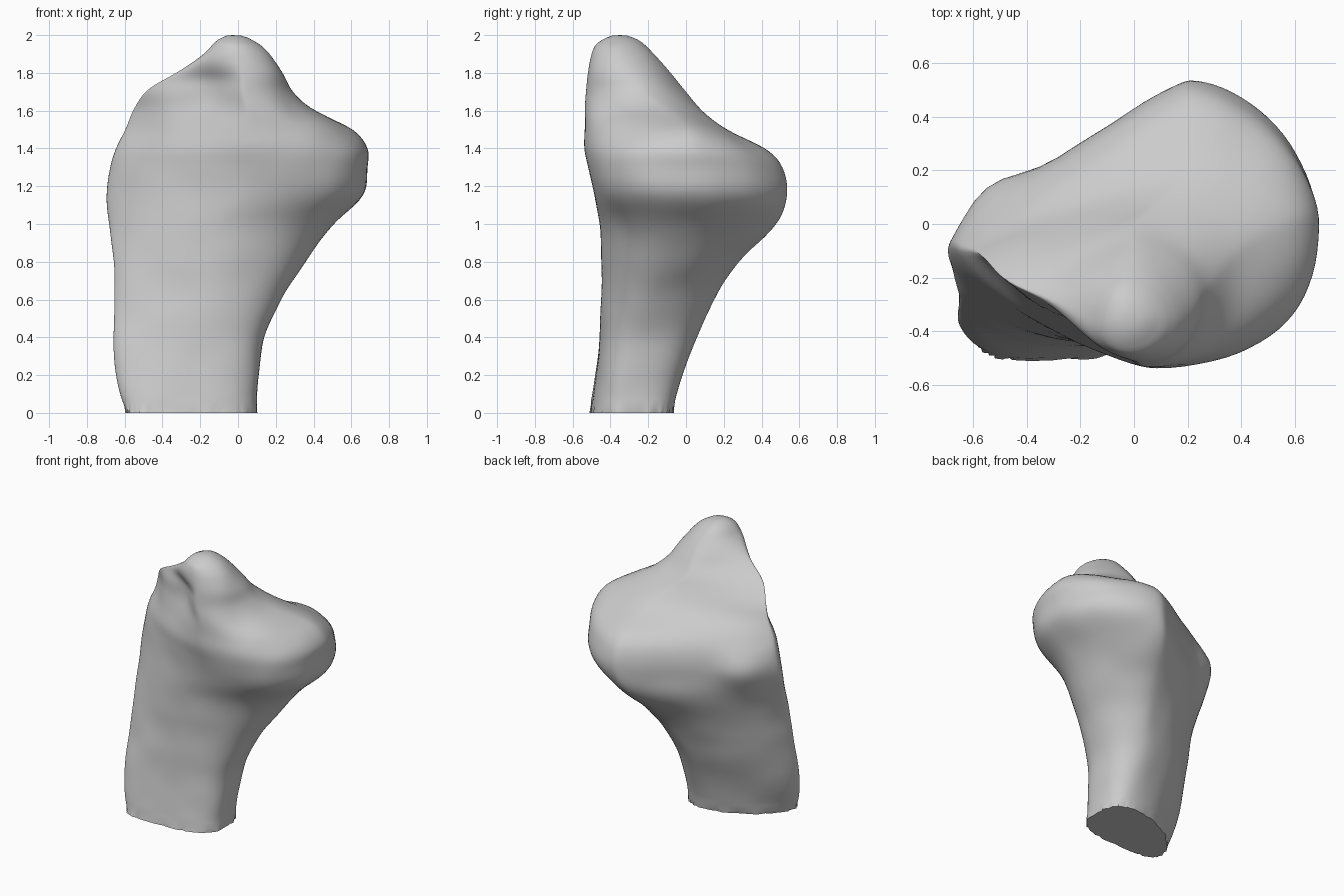
import bpy, bmesh, math, random
from mathutils import Vector, noise

random.seed(4)
SIDES_PER_QUARTER = 20
STEPS_PER_SPAN = 6

if "Cube" in bpy.data.objects:
    bpy.data.objects.remove(bpy.data.objects["Cube"], do_unlink=True)

# Cross-sections: height, then the side points (x, y) at low x, high x,
# and the front and back points (y, x) at low y, high y
SECTIONS = [
    (0, -.59, -.42, .10, -.28, -.51, -.4, -.07, -.1),
    (.2, -.65, -.38, .11, -.27, -.48, -.33, -.02, -.08),
    (.4, -.66, -.34, .14, -.22, -.46, -.22, .06, -.08),
    (.6, -.66, -.3, .23, -.18, -.45, -.15, .15, -.02),
    (.8, -.66, -.25, .36, -.12, -.45, -.12, .28, .05),
    (1, -.69, -.15, .51, -.05, -.46, -.08, .48, .15),
    (1.15, -.7, -.1, .67, 0, -.49, .05, .54, .2),
    (1.3, -.68, -.08, .69, 0, -.52, .1, .51, .2),
    (1.4, -.65, -.09, .69, 0, -.54, .08, .42, .2),
    (1.5, -.6, -.1, .61, 0, -.54, .05, .22, .2),
    (1.6, -.56, -.13, .41, -.1, -.54, .05, .09, .1),
    (1.7, -.49, -.2, .29, -.23, -.53, .02, 0, 0),
    (1.8, -.32, -.28, .24, -.3, -.52, .02, -.08, 0),
    (1.9, -.18, -.36, .17, -.35, -.5, 0, -.17, 0),
    (1.95, -.13, -.37, .12, -.36, -.48, -.02, -.22, -.02),
]

# Local swellings and hollows: centre, reach, push
KNOBS = [
    ((-.54, .07, 1.17), .15, (-.03, .09, 0)),   # back corner of the rim
    ((-.38, -.3, 1.62), .12, (-.02, -.02, .01)),  # small side lobe
    ((-.14, -.42, 1.68), .08, (.01, .03, 0)),   # groove beside the peak
]


def ramp(value, low, high):
    t = min(max((value - low) / (high - low), 0), 1)
    return t * t * (3 - 2 * t)


def mix(a, b, t):
    return a + (b - a) * t


def blend_sections(index, t):
    """Smooth interpolation through neighbouring sections."""
    last = len(SECTIONS) - 1
    p, q, r, s = (SECTIONS[min(max(index + k, 0), last)] for k in (-1, 0, 1, 2))
    out = [mix(q[0], r[0], t)]
    span = r[0] - q[0]
    for a, b, c, d in list(zip(p, q, r, s))[1:]:
        slope_b = (c - a) / (r[0] - p[0]) * span
        slope_c = (d - b) / (s[0] - q[0]) * span
        out.append(b * (2 * t**3 - 3 * t**2 + 1) + slope_b * (t**3 - 2 * t**2 + t)
                   + c * (3 * t**2 - 2 * t**3) + slope_c * (t**3 - t**2))
    return out


def section_ring(section):
    """Four rounded quarters joining the side, back and front points."""
    z, x_low, y_left, x_high, y_right, y_low, x_front, y_high, x_back = section
    tip = ramp(z, 1.75, 1.92)
    foot = 1 - ramp(z, 0, .7)
    knuckle = math.exp(-((z - 1.25) / .2) ** 2)
    right, left = Vector((x_high, y_right)), Vector((x_low, y_left))
    front, back = Vector((x_front, y_low)), Vector((x_back, y_high))
    quarters = [
        (right, back, 1.8 + foot),
        (back, left, mix(mix(1.65, 1.12, ramp(z, .6, 1.15)), 2, tip)),
        (left, front, mix(mix(1.5 + .7 * foot, .95, ramp(z, 1.25, 1.75)), 1.9, tip)),
        (front, right, 2 + .45 * knuckle + foot),
    ]
    points = []
    for n, (start, end, power) in enumerate(quarters):
        # the quarter's centre lines up with both of its end points
        centre = Vector((end.x, start.y)) if n % 2 == 0 else Vector((start.x, end.y))
        for k in range(SIDES_PER_QUARTER):
            angle = math.pi / 2 * k / SIDES_PER_QUARTER
            u = math.cos(angle) ** (2 / power)
            v = math.sin(angle) ** (2 / power)
            flat = centre + (start - centre) * u + (end - centre) * v
            points.append(Vector((flat.x, flat.y, z)))
    return points


# Loft the shaft and the knobbly head as one skin
bm = bmesh.new()
rings = []
for i in range(len(SECTIONS) - 1):
    for step in range(STEPS_PER_SPAN):
        rings.append(section_ring(blend_sections(i, step / STEPS_PER_SPAN)))
rim = section_ring(SECTIONS[-1])
rings.append(rim)

# Close the rounded tip with shrinking domed rings
tip = Vector((-.03, -.35, SECTIONS[-1][0]))
for scale in (.9, .75, .55, .3):
    rise = Vector((0, 0, .052 * (1 - scale**2)))
    rings.append([tip + (p - tip) * scale + rise for p in rim])

verts = [[bm.verts.new(p) for p in ring] for ring in rings]
count = len(rim)
for lower, upper in zip(verts, verts[1:]):
    for k in range(count):
        m = (k + 1) % count
        bm.faces.new((lower[k], lower[m], upper[m], upper[k]))
apex = bm.verts.new((tip.x, tip.y, 2))
for k in range(count):
    bm.faces.new((verts[-1][k], verts[-1][(k + 1) % count], apex))

# Shape the knobs, soften the folds, then add faint natural unevenness
skin = [v for ring in verts[2:-2] for v in ring]
for v in skin:
    move = Vector()
    for centre, reach, push in KNOBS:
        distance = (v.co - Vector(centre)).length / reach
        move += Vector(push) * math.exp(-distance * distance)
    v.co += move
for repeat in range(5):
    bmesh.ops.smooth_vert(bm, verts=skin, factor=.5,
                          use_axis_x=True, use_axis_y=True, use_axis_z=True)
bm.normal_update()
for v in skin:
    v.co += v.normal * noise.noise(v.co * 5) * .006

# Ragged broken rim and its flat end
for v in verts[0]:
    v.co.x += random.uniform(-.008, .008)
    v.co.y += random.uniform(-.008, .008)
bm.faces.new(list(reversed(verts[0])))
bmesh.ops.recalc_face_normals(bm, faces=bm.faces)

mesh = bpy.data.meshes.new("bone_end")
bm.to_mesh(mesh)
bm.free()
bone = bpy.data.objects.new("bone_end", mesh)
bpy.context.collection.objects.link(bone)

# Plain grey surface
grey = bpy.data.materials.new("plain_grey")
grey.use_nodes = True
colour = (.6, .6, .6, 1)
grey.diffuse_color = colour
grey.node_tree.nodes["Principled BSDF"].inputs["Base Color"].default_value = colour
mesh.materials.append(grey)

bpy.ops.object.select_all(action="DESELECT")
bone.select_set(True)
bpy.context.view_layer.objects.active = bone
bpy.ops.object.shade_smooth_by_angle(angle=math.radians(50))
